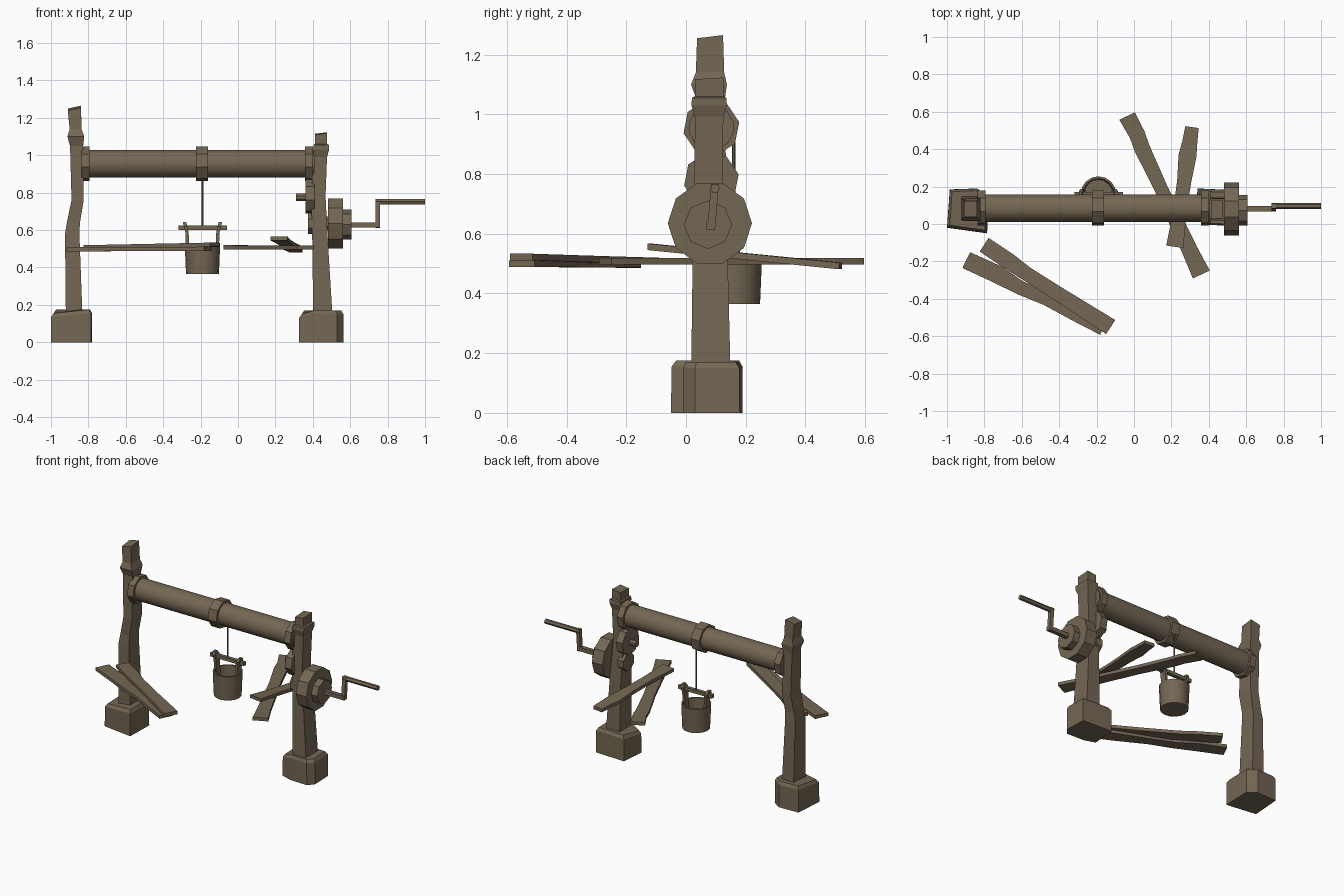
import bpy, bmesh, math
from mathutils import Vector

if "Cube" in bpy.data.objects:
    bpy.data.objects.remove(bpy.data.objects["Cube"])

wood = bpy.data.materials.new("weathered brown")
wood.diffuse_color = (0.175, 0.135, 0.088, 1)
wood.use_nodes = True
wood.node_tree.nodes["Principled BSDF"].inputs["Base Color"].default_value = wood.diffuse_color


def make(name, bm, smooth=False):
    bmesh.ops.recalc_face_normals(bm, faces=bm.faces)
    me = bpy.data.meshes.new(name)
    bm.to_mesh(me)
    bm.free()
    me.materials.append(wood)
    ob = bpy.data.objects.new(name, me)
    bpy.context.collection.objects.link(ob)
    if smooth:
        bpy.ops.object.select_all(action='DESELECT')
        bpy.context.view_layer.objects.active = ob
        ob.select_set(True)
        bpy.ops.object.shade_smooth_by_angle(angle=math.radians(40))
    return ob


def loft(name, rings, smooth=False):
    """Skin a list of equal-length rings and cap both ends."""
    bm = bmesh.new()
    vs = [[bm.verts.new(p) for p in r] for r in rings]
    n = len(vs[0])
    for a, b in zip(vs, vs[1:]):
        for i in range(n):
            j = (i + 1) % n
            bm.faces.new((a[i], a[j], b[j], b[i]))
    bm.faces.new(vs[0])
    bm.faces.new(vs[-1])
    return make(name, bm, smooth)


def disc(name, x0, x1, y, z, r, n, turn=0.5, smooth=False):
    """Cylinder along x."""
    ang = [2 * math.pi * (i + turn) / n for i in range(n)]
    return loft(name, [[(x, y + r * math.cos(a), z + r * math.sin(a)) for a in ang]
                       for x in (x0, x1)], smooth)


def bar(name, p, q, w, n=4):
    """Straight rod between two points."""
    p, q = Vector(p), Vector(q)
    d = (q - p).normalized()
    u = d.cross(Vector((0, 1, 0))).normalized()
    v = d.cross(u)
    ang = [2 * math.pi * (i + 0.5) / n for i in range(n)]
    r = w / 2 / math.cos(math.pi / n)
    return loft(name, [[c + r * (u * math.cos(a) + v * math.sin(a)) for a in ang]
                       for c in (p, q)])


def post(name, stations, slant):
    """Crooked square post; stations are z, x0, x1, y0, y1."""
    rings = [[(x0, y0, z), (x1, y0, z), (x1, y1, z), (x0, y1, z)]
             for z, x0, x1, y0, y1 in stations]
    rings[-1] = [(x, y, z + slant * (x > stations[-1][1]) - slant * (y < 0.08) * 0.7)
                 for x, y, z in rings[-1]]
    return loft(name, rings)


def stone(name, outline, h):
    """Rough foot block with chipped top edges."""
    cx = sum(p[0] for p in outline) / len(outline)
    cy = sum(p[1] for p in outline) / len(outline)
    rings = []
    for z, s in ((0, 1), (h - 0.02, 0.99), (h, 0.88)):
        rings.append([(cx + (x - cx) * s, cy + (y - cy) * s,
                       z - (0.02 if i == 0 and z > 0 else 0))
                      for i, (x, y) in enumerate(outline)])
    return loft(name, rings)


def plank(name, a, b, shape, t=0.022):
    """Worn board from a to b; shape holds (fraction, left, right) widths."""
    a, b = Vector(a), Vector(b)
    d = b - a
    side = Vector((-d.y, d.x, 0)).normalized()
    up = Vector((0, 0, t / 2))
    rings = []
    for f, l, r in shape:
        c = a + d * f
        rings.append([c + side * l - up, c + side * l + up, c - side * r + up, c - side * r - up])
    return loft(name, rings)


# foot stones
stone("left_foot_stone", [(-1, -.02), (-.785, -.05), (-.78, .15), (-.84, .19), (-.985, .185)], .175)
stone("right_foot_stone", [(.325, .02), (.40, -.005), (.53, -.01), (.565, .03), (.56, .18), (.34, .19)], .17)

# posts
post("left_post", [(.10, -.92, -.83, .017, .148), (.58, -.925, -.848, .025, .135),
                   (.64, -.915, -.845, .03, .13), (.76, -.89, -.825, .025, .135),
                   (1.05, -.898, -.828, .035, .13), (1.10, -.912, -.822, .017, .137),
                   (1.14, -.90, -.836, .033, .128), (1.25, -.91, -.84, .037, .124)], .015)
post("right_post", [(.10, .402, .508, .017, .15), (.50, .398, .483, .022, .14),
                    (.78, .392, .468, .028, .122), (.99, .402, .476, .03, .125),
                    (1.03, .403, .487, .018, .137), (1.055, .403, .487, .02, .135),
                    (1.06, .412, .475, .03, .125), (1.115, .412, .477, .03, .125)], .008)

# winding roller and its collars
Y = .085
disc("roller", -.83, .41, Y, .955, .076, 12, 0.5, True)
for nm, x0, x1 in (("left", -.838, -.793), ("middle", -.225, -.16), ("right", .357, .402)):
    disc(nm + "_collar", x0, x1, Y, .955, .095, 8, 0.25)

# gears, drive wheel and hub on the right post
disc("inner_gear", .36, .41, Y, .78, .093, 8, 0.25)
disc("inner_gear_pin", .31, .37, Y, .775, .021, 8)
disc("inner_axle_cap", .375, .42, Y, .635, .062, 8)
disc("drive_wheel", .482, .562, .08, .635, .141, 10, 0)
disc("wheel_hub", .55, .607, .073, .63, .081, 8, 0)
disc("wheel_axle", .40, .50, .08, .635, .04, 8)

# crank handle
bar("crank_axle", (.60, .082, .627), (.76, .082, .627), .028)
bar("crank_arm", (.747, .084, .613), (.747, .097, .766), .026)
bar("crank_grip", (.735, .097, .752), (1.0, .097, .752), .028, 6)

# bucket: hollow turned profile
BX, BY = -.19, .16
bm = bmesh.new()
N = 16
rings = [[bm.verts.new((BX + r * math.cos(2 * math.pi * i / N), BY + r * math.sin(2 * math.pi * i / N), z))
          for i in range(N)] for r, z in ((.088, .365), (.095, .53), (.083, .53), (.077, .385))]
for a, b in zip(rings, rings[1:]):
    for i in range(N):
        j = (i + 1) % N
        bm.faces.new((a[i], a[j], b[j], b[i]))
bm.faces.new(rings[0])
bm.faces.new(rings[-1])
make("bucket", bm, True)

# bucket ears, handle bar and rope
for nm, s in (("left", -1), ("right", 1)):
    def ear(o, w, z):
        x = BX + s * o
        return [(x - .009, BY - w, z), (x + .009, BY - w, z), (x + .009, BY + w, z), (x - .009, BY + w, z)]
    loft(nm + "_bucket_ear", [ear(.078, .02, .48), ear(.083, .022, .59),
                              ear(.09, .026, .62), ear(.096, .012, .643)])
bar("bucket_handle_bar", (-.318, BY, .612), (-.06, BY, .612), .024)
bar("rope", (BX, BY, .61), (BX, BY, .96), .009, 6)

# loose worn planks
plank("front_plank_low", (-.897, -.193, .497), (-.16, -.55, .50),
      [(0, .047, .047), (.22, .052, .044), (.4, .03, .045), (.58, .035, .035), (.85, .045, .045), (1, .048, .047)])
plank("front_plank_high", (-.802, -.112, .508), (-.125, -.552, .522),
      [(0, .045, .042), (.2, .043, .045), (.34, .033, .043), (.6, .036, .042), (1, .046, .044)])
plank("back_plank_long", (-.037, .577, .508), (.36, -.27, .507),
      [(0, .046, .046), (.12, .05, .036), (.2, .042, .043), (.45, .036, .036), (.85, .042, .044), (1, .05, .05)])
plank("back_plank_tilted", (.31, .518, .492), (.218, -.122, .556),
      [(0, .036, .036), (.12, .04, .04), (.24, .046, .05), (.45, .038, .038), (.7, .036, .036), (1, .046, .046)])
